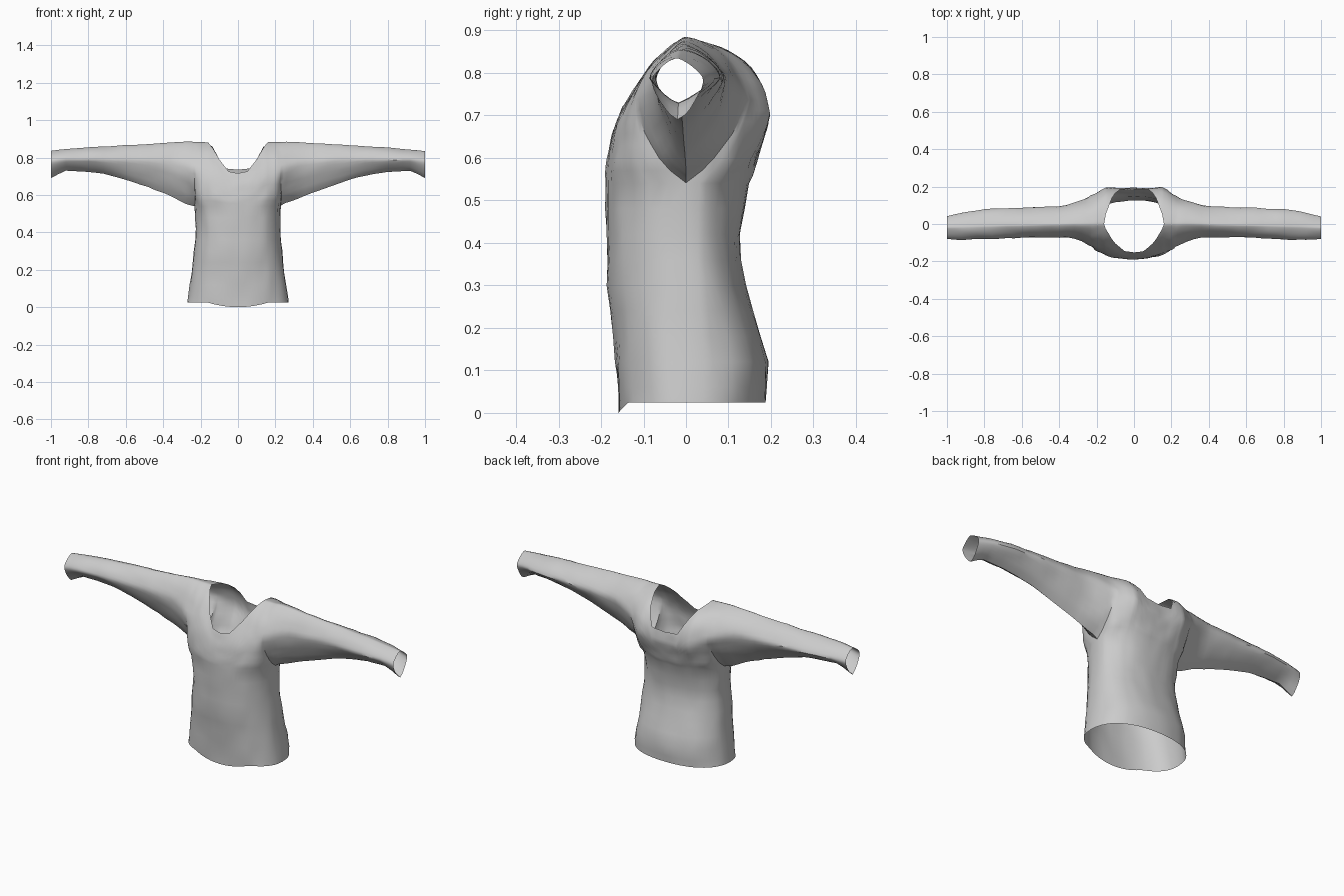
import bpy, bmesh, math
from mathutils import Vector, noise

if "Cube" in bpy.data.objects:
    bpy.data.objects.remove(bpy.data.objects["Cube"])


def interp(table, v):
    """Piecewise linear lookup in (key, value) pairs."""
    if v <= table[0][0]:
        return table[0][1]
    for (a, fa), (b, fb) in zip(table, table[1:]):
        if v <= b:
            return fa + (fb - fa) * (v - a) / (b - a)
    return table[-1][1]


# Torso outline by height: half width, front depth, back depth
WIDTH = [(0.02, .272), (.12, .258), (.25, .24), (.4, .226), (.54, .232)]
FRONT = [(0.02, -.158), (.2, -.172), (.3, -.185), (.54, -.19)]
BACK = [(0.02, .187), (.12, .193), (.2, .17), (.3, .14), (.39, .122), (.54, .147)]

# Shoulder and sleeve outline by distance from the centre
RIDGE = [(0, .883), (.3, .883), (.5, .872), (.8, .855), (1, .835)]
UNDER = [(.232, .54), (.3, .57), (.4, .61), (.5, .65), (.6, .68), (.7, .71),
         (.8, .722), (.93, .73), (1, .69)]
S_FRONT = [(0, -.197), (.15, -.19), (.2, -.175), (.25, -.145), (.3, -.115),
           (.35, -.095), (.55, -.075), (.8, -.075), (1, -.078)]
S_BACK = [(0, .19), (.15, .197), (.2, .175), (.25, .15), (.35, .13),
          (.5, .118), (.8, .105), (1, .08)]
NECK_F = [(0, .715), (.05, .725), (.1, .79), (.135, .85), (.16, .883)]
NECK_B = [(0, .735), (.075, .742), (.1, .79), (.135, .855), (.16, .883)]
ARMPIT, SPLIT = .232, .54

TORSO_X = [0, .025, .05, .075, .1, .118, .135, .15, .16, .175, .19, .203, .215,
           .224, .229, ARMPIT]
SLEEVE_X = [ARMPIT, .245, .26, .28] + [.28 + .04 * i for i in range(1, 19)]
TORSO_Z = [.025, .06, .12, .18, .24, .3, .36, .42, .48, SPLIT]
ROWS = 18


def torso_point(x, z, front):
    f = min(1, x / ARMPIT)
    depth = interp(FRONT if front else BACK, z)
    y = depth * max(0, 1 - f ** 2.3) ** (1 / 2.3)
    drop = .025 * max(0, 1 - (f / .6) ** 2) if front and z < .03 else 0
    return Vector((f * interp(WIDTH, z), y, z - drop))


def upper_point(x, t, front):
    ridge = interp(RIDGE, x)
    low = SPLIT if x <= ARMPIT else interp(UNDER, x)
    top = min(ridge, interp(NECK_F if front else NECK_B, x)) if x < .16 else ridge
    z = low + (top - low) * math.sin(t * math.pi / 2)
    s = min(1, (z - low) / (ridge - low))
    # roundness towards the shoulder line
    power = interp([(.18, 1.7 if front else 5), (.4, 3)], x)
    q = max(0, 1 - s ** power) ** .7
    # bulge from the underarm to the sleeve crease
    y0 = torso_point(x, SPLIT, front).y if x < ARMPIT else 0
    crease = (min(.79, ridge - .03) - low) / (ridge - low)
    s0 = interp([(.1, .4), (.35, crease)], x)
    rise = min(1, s / s0) ** .75
    y = y0 + (interp(S_FRONT if front else S_BACK, x) - y0) * rise
    return Vector((x, y * q + interp([(.3, 0), (1, -.02)], x), z))


def add_grid(bm, columns, side):
    """Quad sheet from columns of points, mirrored by side."""
    verts = [[bm.verts.new((p.x * side, p.y, p.z)) for p in c] for c in columns]
    for a, b in zip(verts, verts[1:]):
        for j in range(len(a) - 1):
            bm.faces.new((a[j], b[j], b[j + 1], a[j + 1]))


bm = bmesh.new()
ts = [i / ROWS for i in range(ROWS + 1)]
for side in (1, -1):
    for front in (True, False):
        # body below the armpit, chest and back panels, sleeve
        add_grid(bm, [[torso_point(x, z, front) for z in TORSO_Z] for x in TORSO_X], side)
        for xs in (TORSO_X, SLEEVE_X):
            add_grid(bm, [[upper_point(x, t, front) for t in ts] for x in xs], side)

bmesh.ops.remove_doubles(bm, verts=bm.verts, dist=.0003)
bmesh.ops.dissolve_degenerate(bm, edges=bm.edges, dist=.0001)
bmesh.ops.recalc_face_normals(bm, faces=bm.faces)
bm.normal_update()

# Cloth wrinkles, strongest around the underarms
moves = []
for v in bm.verts:
    p = v.co
    near = math.exp(-((abs(p.x) - .22) ** 2 + (p.z - .55) ** 2) / .02)
    n = noise.noise(Vector((p.x * 9, p.y * 12, p.z * 9)))
    n += .6 * noise.noise(Vector((p.x * 22 + 5, p.y * 22, p.z * 22)))
    moves.append(v.normal * n * (.004 + .007 * near))
for v, m in zip(bm.verts, moves):
    if v.co.z > .03:
        v.co += m
for v in bm.verts:
    v.co.x = max(-1, min(1, v.co.x))

mesh = bpy.data.meshes.new("long_sleeve_shirt")
bm.to_mesh(mesh)
bm.free()
shirt = bpy.data.objects.new("long_sleeve_shirt", mesh)
bpy.context.collection.objects.link(shirt)
bpy.context.view_layer.objects.active = shirt
shirt.select_set(True)
bpy.ops.object.shade_smooth_by_angle(angle=math.radians(40))
